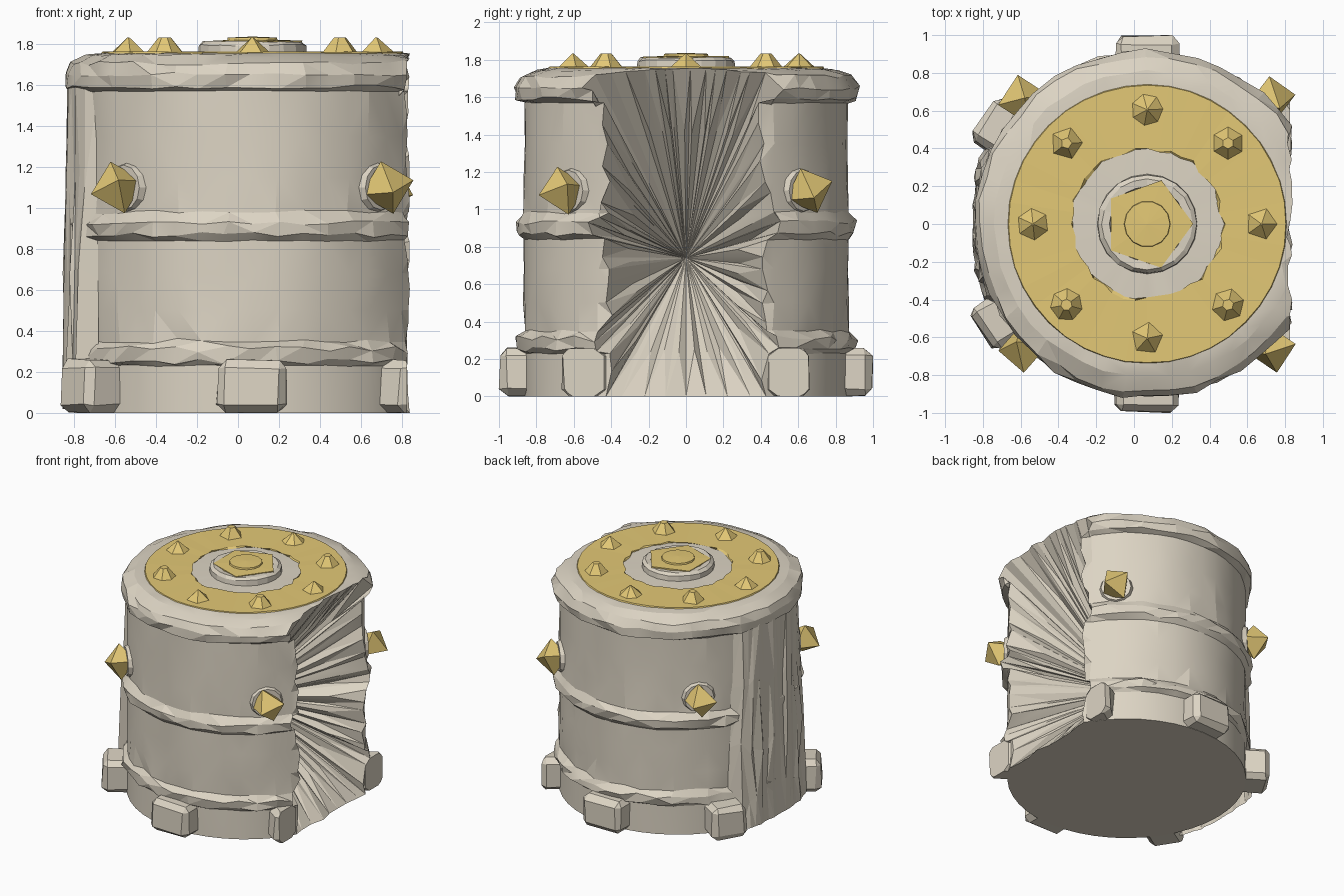
import bpy, bmesh, math, random
from math import sin, cos, pi, radians
from mathutils import Matrix, Vector

random.seed(4)
CX = 0.07      # drum axis
CUT = 0.825    # broken side

old = bpy.data.objects.get("Cube")
if old:
    bpy.data.objects.remove(old)


def material(name, rgb):
    m = bpy.data.materials.new(name)
    m.use_nodes = True
    m.diffuse_color = (*rgb, 1)
    m.node_tree.nodes["Principled BSDF"].inputs["Base Color"].default_value = (*rgb, 1)
    return m


STONE = material("pale stone", (0.72, 0.66, 0.55))
GOLD = material("dull gold", (0.77, 0.58, 0.18))


def jit(a):
    return random.uniform(-a, a)


def finish(bm, name, mat, smooth=None):
    bmesh.ops.recalc_face_normals(bm, faces=bm.faces)
    me = bpy.data.meshes.new(name)
    bm.to_mesh(me)
    bm.free()
    ob = bpy.data.objects.new(name, me)
    bpy.context.collection.objects.link(ob)
    me.materials.append(mat)
    if smooth:
        bpy.ops.object.select_all(action='DESELECT')
        ob.select_set(True)
        bpy.context.view_layer.objects.active = ob
        bpy.ops.object.shade_smooth_by_angle(angle=radians(smooth))


def lathe(profile, seg, closed=False):
    """Rows of (radius, height, roughness) turned around the drum axis."""
    bm = bmesh.new()
    rows = []
    for r, z, rough in profile:
        row = []
        for i in range(seg):
            a = 2 * pi * i / seg + jit(rough / max(r, 0.1))
            rr = r + jit(rough)
            row.append(bm.verts.new((CX + rr * cos(a), rr * sin(a), z + jit(rough))))
        rows.append(row)
    pairs = list(zip(rows, rows[1:]))
    if closed:
        pairs.append((rows[-1], rows[0]))
    for lo, hi in pairs:
        for i in range(seg):
            j = (i + 1) % seg
            bm.faces.new((lo[i], lo[j], hi[j], hi[i]))
    bmesh.ops.remove_doubles(bm, verts=bm.verts, dist=0.0005)
    return bm


def slice_side(bm):
    geom = bm.verts[:] + bm.edges[:] + bm.faces[:]
    bmesh.ops.bisect_plane(bm, geom=geom, plane_co=(CUT, 0, 0), plane_no=(1, 0, 0),
                           clear_outer=True)
    return [e for e in bm.edges if e.is_boundary]


# Drum with rough bands
drum_profile = [
    (0, 0, 0), (0.87, 0, 0), (0.87, 0.23, 0.004),
    (0.90, 0.25, 0.014), (0.905, 0.31, 0.018), (0.87, 0.35, 0.014),
    (0.868, 0.5, 0.005), (0.868, 0.68, 0.005), (0.87, 0.84, 0.005),
    (0.905, 0.87, 0.014), (0.912, 0.93, 0.014), (0.87, 0.98, 0.012),
    (0.868, 1.15, 0.005), (0.866, 1.35, 0.005), (0.866, 1.57, 0.004),
    (0.91, 1.59, 0.011), (0.918, 1.65, 0.014), (0.89, 1.71, 0.014),
    (0.81, 1.745, 0.008), (0.74, 1.755, 0.002), (0, 1.755, 0),
]
bm = lathe(drum_profile, 44)
bmesh.ops.triangulate(bm, faces=[f for f in bm.faces if len(f.verts) == 4])

# Deep splintered hollow on the broken side
rim = slice_side(bm)
rim_verts = list({v for e in rim for v in e.verts})
for v in rim_verts:
    v.co.x += jit(0.015)
    if 0.02 < v.co.z < 1.74:
        v.co.y += jit(0.03)
bmesh.ops.remove_doubles(bm, verts=rim_verts, dist=0.045)
rim = [e for e in bm.edges if e.is_boundary]
apex = bm.verts.new((0.05, 0, 0.74))
shards = [bm.faces.new((*e.verts, apex)) for e in rim]
for f in shards:
    corners = f.verts[:]
    hub = bm.verts.new(f.calc_center_median() + Vector((jit(0.05), jit(0.015), jit(0.015))))
    bm.faces.remove(f)
    for i in range(3):
        bm.faces.new((corners[i], corners[(i + 1) % 3], hub))
finish(bm, "stone_drum", STONE, 12)

# Feet around the base: (angle, distance, radial depth, width)
feet = [(90, 0.855, 0.28, 0.34), (-90, 0.855, 0.28, 0.34)]
feet += [(a, 0.91, 0.20, 0.20) for a in (37, -37)]
feet += [(a, 0.92, 0.25, 0.27) for a in (147, -147)]
for k, (angle, dist, depth, width) in enumerate(feet):
    bm = bmesh.new()
    bmesh.ops.create_cube(bm, size=1)
    bmesh.ops.scale(bm, vec=(depth, width, 0.26), verts=bm.verts)
    bmesh.ops.bevel(bm, geom=bm.edges[:], offset=0.04, segments=1, affect='EDGES')
    for v in bm.verts:
        v.co += Vector((jit(0.008), jit(0.01), jit(0.006)))
        v.co.z = max(v.co.z, -0.13)
    place = Matrix.Translation((CX, 0, 0.13)) @ Matrix.Rotation(radians(angle), 4, 'Z') \
        @ Matrix.Translation((dist, 0, 0))
    bmesh.ops.transform(bm, matrix=place, verts=bm.verts)
    edges = slice_side(bm)
    if edges:
        bmesh.ops.holes_fill(bm, edges=edges)
    finish(bm, f"foot_{k + 1}", STONE)

# Splintered wall stretched between two feet on the other side
bm = bmesh.new()
cols = []
n = 18
for i in range(n + 1):
    s = 2 * i / n - 1
    end = i in (0, n)
    top = Vector((-0.835 + 0.11 * s * s + jit(0.008), -0.40 * s, 1.61))
    low = Vector((-0.845 + 0.08 * s ** 4 + jit(0.012), -0.45 * s, 0.02))
    if end:
        top.x = low.x = -0.68
    col = []
    for t in (0, 0.15, 0.4, 0.7, 1):
        p = low.lerp(top, t)
        if not end and 0 < t < 1:
            p += Vector((jit(0.014), jit(0.02), jit(0.06)))
        col.append(bm.verts.new(p))
    cols.append(col)
for c, d in zip(cols, cols[1:]):
    for k in range(4):
        if random.random() < 0.5:
            bm.faces.new((c[k], d[k], d[k + 1]))
            bm.faces.new((c[k], d[k + 1], c[k + 1]))
        else:
            bm.faces.new((c[k], d[k], c[k + 1]))
            bm.faces.new((d[k], d[k + 1], c[k + 1]))
finish(bm, "splintered_wall", STONE)

# Gold ring inlay on the lid
bm = lathe([(0.74, 1.752, 0), (0.735, 1.763, 0.002), (0.40, 1.763, 0),
            (0.40, 1.752, 0)], 40, closed=True)
for v in bm.verts:
    if math.hypot(v.co.x - CX, v.co.y) < 0.5:
        s = 1 + jit(0.04)
        v.co.x, v.co.y = CX + (v.co.x - CX) * s, v.co.y * s
finish(bm, "gold_ring", GOLD)

# Centre boss: stone collar, gold plate and knob
finish(lathe([(0.265, 1.75, 0), (0.262, 1.795, 0.004), (0.24, 1.812, 0.004),
              (0.20, 1.81, 0.003), (0.19, 1.75, 0)], 20, closed=True),
       "boss_collar", STONE)
finish(lathe([(0.24, 1.755, 0.008), (0.24, 1.815, 0.005), (0.13, 1.82, 0), (0, 1.82, 0)], 5),
       "boss_plate", GOLD)
finish(lathe([(0.125, 1.81, 0), (0.12, 1.832, 0), (0, 1.837, 0)], 14), "boss_knob", GOLD)


def cone(name, mat, sides, r1, r2, depth, place):
    bm = bmesh.new()
    bmesh.ops.create_cone(bm, cap_ends=True, segments=sides, radius1=r1, radius2=r2,
                          depth=depth)
    bmesh.ops.translate(bm, vec=(0, 0, depth / 2), verts=bm.verts)
    bmesh.ops.transform(bm, matrix=place, verts=bm.verts)
    finish(bm, name, mat)


# Studs on the lid
for k in range(8):
    a = k * pi / 4
    place = Matrix.Translation((CX + 0.605 * cos(a), 0.605 * sin(a), 1.758)) \
        @ Matrix.Rotation(a + jit(0.5), 4, 'Z')
    cone(f"lid_stud_{k + 1}", GOLD, 5 + k % 3, 0.09, 0.005 + 0.025 * (k % 2), 0.075, place)

# Eight-faced gems in stone sockets around the wall
for k in range(4):
    aim = Matrix.Translation((CX, 0, 1.1)) @ Matrix.Rotation(radians(45 + 90 * k), 4, 'Z') \
        @ Matrix.Rotation(pi / 2, 4, 'Y')
    cone(f"gem_socket_{k + 1}", STONE, 12, 0.13, 0.11, 0.05,
         aim @ Matrix.Translation((0, 0, 0.84)))
    bm = bmesh.new()
    bmesh.ops.create_uvsphere(bm, u_segments=4, v_segments=2, radius=0.135)
    bmesh.ops.transform(bm, verts=bm.verts, matrix=aim @ Matrix.Translation((0, 0, 0.93))
                        @ Matrix.Rotation(0.3 + jit(0.3), 4, 'Z')
                        @ Matrix.Rotation(0.65 + jit(0.15), 4, 'X'))
    finish(bm, f"wall_gem_{k + 1}", GOLD)
